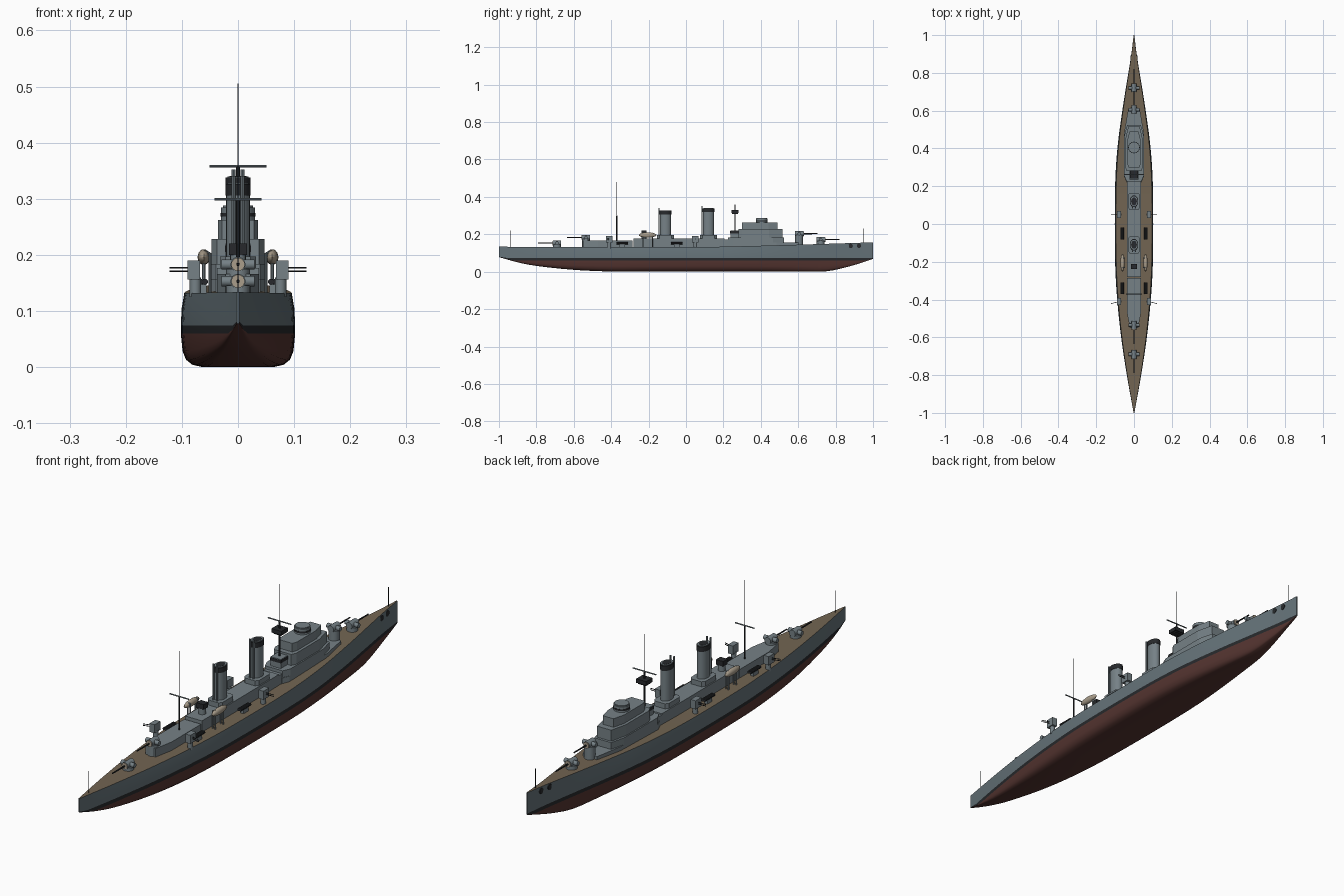
import bpy, bmesh, math
from mathutils import Matrix, Vector

if "Cube" in bpy.data.objects:
    bpy.data.objects.remove(bpy.data.objects["Cube"])


def mat(name, r, g, b):
    m = bpy.data.materials.new(name)
    m.diffuse_color = (r, g, b, 1)
    m.use_nodes = True
    m.node_tree.nodes["Principled BSDF"].inputs["Base Color"].default_value = m.diffuse_color
    return m


GREY = mat("hull_grey", .13, .17, .19)
LIGHT = mat("upper_grey", .18, .22, .24)
RED = mat("bottom_red", .09, .035, .03)
DARK = mat("dark", .02, .022, .025)
WOOD = mat("deck_wood", .17, .13, .085)
TAN = mat("boat_tan", .4, .34, .26)


def finish(bm, name, mats, smooth=False):
    bmesh.ops.recalc_face_normals(bm, faces=bm.faces)
    me = bpy.data.meshes.new(name)
    bm.to_mesh(me)
    bm.free()
    for m in mats:
        me.materials.append(m)
    ob = bpy.data.objects.new(name, me)
    bpy.context.collection.objects.link(ob)
    if smooth:
        bpy.ops.object.select_all(action='DESELECT')
        ob.select_set(True)
        bpy.context.view_layer.objects.active = ob
        bpy.ops.object.shade_smooth_by_angle(angle=math.radians(35))
    return ob


def box(name, c, s, m=LIGHT):
    bm = bmesh.new()
    bmesh.ops.create_cube(bm, size=1, matrix=Matrix.Translation(c) @ Matrix.Diagonal((*s, 1)))
    return finish(bm, name, [m])


def rod(name, a, b, r, m=LIGHT, r2=None, n=16, sy=1):
    """Cylinder from a to b; sy stretches the section of upright ones along y."""
    a, b = Vector(a), Vector(b)
    d = b - a
    bm = bmesh.new()
    M = (Matrix.Translation((a + b) / 2) @ Matrix.Diagonal((1, sy, 1, 1))
         @ d.to_track_quat('Z', 'Y').to_matrix().to_4x4())
    bmesh.ops.create_cone(bm, cap_ends=True, segments=n, radius1=r,
                          radius2=r if r2 is None else r2, depth=d.length, matrix=M)
    return finish(bm, name, [m], True)


def house(name, y0, y1, hw, z0, z1, aft=(0, 1), fore=(0, 1), m=LIGHT):
    """Deckhouse prism with tapered ends: (taper length, end width share)."""
    half = [(hw * aft[1], y0), (hw, y0 + aft[0]), (hw, y1 - fore[0]), (hw * fore[1], y1)]
    pts = half + [(-x, y) for x, y in reversed(half)]
    bm = bmesh.new()
    f = bm.faces.new([bm.verts.new((x, y, z0)) for x, y in pts])
    up = bmesh.ops.extrude_face_region(bm, geom=[f])['geom']
    bmesh.ops.translate(bm, vec=(0, 0, z1 - z0), verts=[v for v in up if isinstance(v, bmesh.types.BMVert)])
    bmesh.ops.remove_doubles(bm, verts=bm.verts, dist=1e-5)
    return finish(bm, name, [m])


def curve(table, y):
    """Smooth interpolation through (y, value) pairs."""
    n = len(table)
    slope = [(table[min(i + 1, n - 1)][1] - table[max(i - 1, 0)][1]) /
             (table[min(i + 1, n - 1)][0] - table[max(i - 1, 0)][0]) for i in range(n)]
    for i in range(n - 1):
        (a, va), (b, vb) = table[i], table[i + 1]
        if y <= b + 1e-9:
            h = b - a
            t = (y - a) / h
            return ((2*t**3 - 3*t*t + 1) * va + (t**3 - 2*t*t + t) * h * slope[i]
                    + (3*t*t - 2*t**3) * vb + (t**3 - t*t) * h * slope[i + 1])


BEAM = [(-1, .002), (-.8, .038), (-.6, .068), (-.4, .089), (-.2, .1), (.2, .1),
        (.4, .088), (.6, .062), (.8, .03), (.9, .014), (1, .002)]
KEEL = [(-1, .078), (-.9, .05), (-.8, .031), (-.6, .01), (-.4, .001), (-.2, 0), (.6, 0),
        (.75, .002), (.85, .022), (.93, .045), (1, .068)]


def deck(y):
    return .132 + .025 * max(0, (y - .1) / .9) ** 1.2 + .003 * max(0, -y - .5)


# hull lofted through cross-sections
bm = bmesh.new()
rings = []
N = 48
for i in range(N + 1):
    y = -1 + 2 * i / N
    b, k = curve(BEAM, y), max(0, curve(KEEL, y))
    w1, w2 = max(.06, k + .001), max(.074, k + .003)
    sec = [(.62, k), (.8, k + (w1 - k) * .07), (.91, k + (w1 - k) * .22), (.97, k + (w1 - k) * .48),
           (1, w1), (1, w2), (.985, .105), (.94, deck(y))]
    half = [(b * f, z) for f, z in sec]
    ring = half + [(-x, z) for x, z in reversed(half)]
    rings.append([bm.verts.new((x, y, z)) for x, z in ring])
for A, B in zip(rings, rings[1:]):
    for j in range(16):
        q = (j + 1) % 16
        f = bm.faces.new((A[j], A[q], B[q], B[j]))
        s = min(j, 14 - j) if j < 15 else -1
        f.material_index = 3 if j == 7 else 1 if s < 4 else 2 if s == 4 else 0
bm.faces.new(rings[0])
bm.faces.new(rings[-1])
finish(bm, "hull", [GREY, RED, DARK, WOOD], True)

# deckhouses and bridge tiers
house("aft_deckhouse", -.55, -.285, .037, .125, .166, aft=(.08, .6))
house("mid_deckhouse", -.28, .205, .037, .125, .177)
house("bridge_link", .2, .24, .037, .125, .172)
house("forward_deckhouse", .22, .605, .052, .125, .157, aft=(.03, .75), fore=(.12, .6))
house("bridge_base", .225, .525, .052, .15, .184, aft=(.03, .75), fore=(.06, .7))
house("bridge_middle", .28, .515, .047, .184, .228, aft=(.02, .8), fore=(.07, .65))
house("bridge_upper", .3, .49, .036, .228, .262, aft=(.02, .8), fore=(.05, .65))
rod("control_tower", (0, .405, .262), (0, .405, .284), .03)
rod("control_tower_slit", (0, .405, .268), (0, .405, .275), .031, DARK)
rod("control_tower_roof", (0, .405, .284), (0, .405, .288), .027)

# funnels with plinth, dark cap, bands and steam pipes
for name, y, top in (("fore", .12, .338), ("aft", -.11, .326)):
    house(name + "_funnel_plinth", y - .045, y + .045, .032, .17, .197, (.012, .7), (.012, .7))
    rod(name + "_funnel", (0, y, .19), (0, y, top - .02), .021, sy=1.4, n=24)
    rod(name + "_funnel_cap", (0, y, top - .02), (0, y, top), .0225, DARK, sy=1.4, n=24)
    rod(name + "_funnel_rim", (0, y, top - .002), (0, y, top + .002), .019, LIGHT, sy=1.4, n=24)
    rod(name + "_funnel_mouth", (0, y, top), (0, y, top + .0025), .015, DARK, sy=1.4, n=24)
    for x in (-.008, .008):
        rod(name + "_steam_pipe", (x, y - .034, .19), (x, y - .034, top + .014), .0035, n=8)

# masts, yards and spotting top
for name, y, z0, zy, top, span in (("fore", .262, .17, .358, .505, .051), ("main", -.37, .16, .299, .48, .042)):
    rod(name + "_mast", (0, y, z0), (0, y, zy), .0035, DARK, n=8)
    rod(name + "_topmast", (0, y, zy), (0, y, top), .0012, DARK, n=6)
    rod(name + "_yard", (-span, y, zy), (span, y, zy), .0025, LIGHT, n=8)
box("spotting_top", (0, .262, .322), (.044, .04, .016), DARK)
box("spotting_floor", (0, .262, .312), (.034, .03, .006), DARK)
box("mast_house", (0, .262, .2), (.045, .05, .04))
box("mast_house_window", (0, .262, .211), (.047, .052, .012), DARK)
rod("stern_staff", (0, -.94, .13), (0, -.94, .22), .001, DARK, n=6)
rod("bow_staff", (0, .947, .145), (0, .947, .232), .001, DARK, n=6)


# main gun mounts
def gun(name, y, zb, za, d):
    rod(name + "_barbette", (0, y, zb), (0, y, za - .008), .021)
    rod(name + "_body", (0, y - .022 * d, za), (0, y + .022 * d, za), .0135)
    rod(name + "_muzzle_plate", (0, y + .022 * d, za), (0, y + .025 * d, za), .012, TAN)
    rod(name + "_trunnion", (-.029, y, za), (.029, y, za), .009)
    rod(name + "_barrel", (0, y, za), (0, y + .1 * d, za), .0035, DARK, r2=.0025, n=10)


gun("gun_one", .72, .135, .172, 1)
gun("gun_two", .605, .145, .203, 1)
gun("gun_three", -.535, .13, .183, -1)
gun("gun_four", -.69, .125, .153, -1)

# searchlight stand
rod("searchlight_pedestal", (0, -.225, .17), (0, -.225, .2), .014)
box("searchlight", (0, -.225, .21), (.032, .028, .02), DARK)

# mirrored fittings on both sides
for s, side in ((-1, "port"), (1, "starboard")):
    for y, sweep in ((.05, 0), (-.41, -.012)):
        rod(side + "_side_gun_base", (s * .076, y, .125), (s * .076, y, .16), .01)
        box(side + "_side_gun_shield", (s * .079, y, .173), (.022, .036, .034))
        for dz in (-.003, .003):
            rod(side + "_side_gun_barrel", (s * .08, y, .174 + dz),
                (s * .122, y + sweep, .174 + dz), .0015, DARK, n=8)
    for y in (-.05, -.34):
        box(side + "_tube_bed", (s * .063, y, .138), (.014, .03, .018))
        for dx in (-.004, .004):
            rod(side + "_tube", (s * .063 + dx, y - .031, .152), (s * .063 + dx, y + .031, .152), .0055, DARK, n=10)
    # ship's boat on two davits
    bm = bmesh.new()
    bmesh.ops.create_uvsphere(bm, u_segments=16, v_segments=10, radius=1,
                              matrix=Matrix.Translation((s * .061, -.205, .196)) @ Matrix.Diagonal((.011, .047, .014, 1)))
    finish(bm, side + "_boat", [TAN], True)
    for y in (-.23, -.18):
        rod(side + "_davit", (s * .05, y, .128), (s * .05, y, .203), .0025, n=8)
        rod(side + "_davit_arm", (s * .05, y, .203), (s * .062, y, .207), .002, n=8)
        rod(side + "_boat_chock", (s * .061, y, .128), (s * .061, y, .186), .003, n=8)
    for y in (.88, .925):
        x = curve(BEAM, y) * .98
        rod(side + "_anchor", (s * (x - .006), y, .138), (s * (x + .001), y, .138), .012, DARK)
